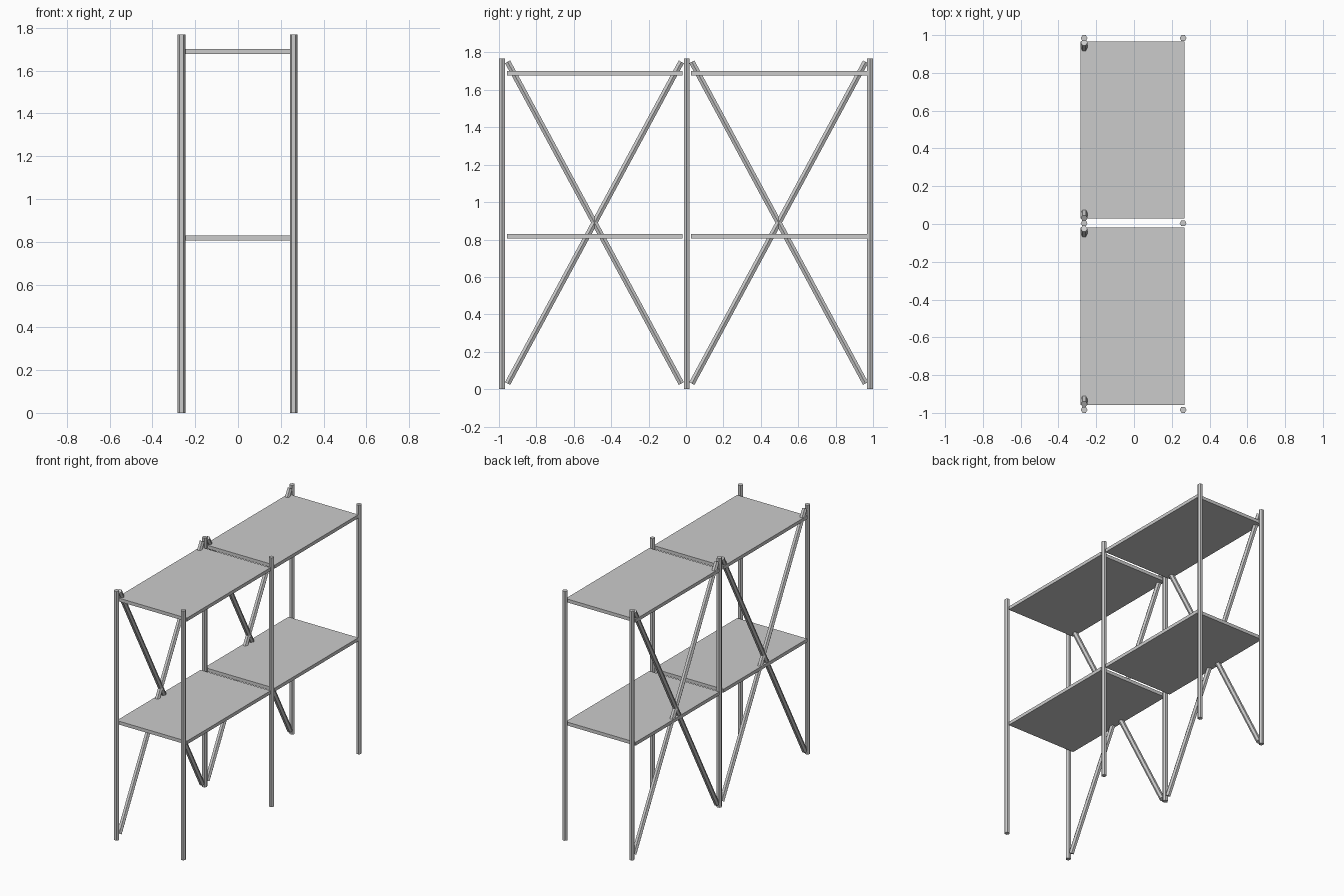
import bpy
from math import radians
from mathutils import Vector, Matrix

if "Cube" in bpy.data.objects:
    bpy.data.objects.remove(bpy.data.objects["Cube"])

X_BACK, X_FRONT = -0.264, 0.26
RADIUS = 0.018
HEIGHT = 1.768


def rod(name, start, end):
    """Six-sided bar between two points."""
    a, b = Vector(start), Vector(end)
    bpy.ops.mesh.primitive_cylinder_add(vertices=6, radius=RADIUS, depth=(b - a).length)
    ob = bpy.context.object
    ob.name = name
    ob.data.transform(Matrix.Rotation(radians(30), 4, 'Z'))
    # bars lie in the YZ plane, so only a tilt about X is needed
    d = b - a
    ob.rotation_euler = (-Vector((d.z, d.y)).angle_signed(Vector((1, 0))), 0, 0)
    tilt = Vector((0, 0, 1)).rotation_difference(d)
    ob.rotation_euler = tilt.to_euler()
    ob.location = (a + b) / 2
    return ob


def box(name, lo, hi):
    lo, hi = Vector(lo), Vector(hi)
    bpy.ops.mesh.primitive_cube_add(size=1, location=(lo + hi) / 2)
    ob = bpy.context.object
    ob.name = name
    ob.data.transform(Matrix.Diagonal((*(hi - lo), 1)))
    return ob


# upright posts
for x in (X_BACK, X_FRONT):
    for y in (-0.984, 0.004, 0.984):
        rod("post", (x, y, 0), (x, y, HEIGHT))

# two bays, each with crossed braces and two shelves
for y0, y1 in ((-0.957, -0.018), (0.028, 0.967)):
    rod("cross_brace", (X_BACK, y0 + 0.003, 0.03), (X_BACK, y1 - 0.007, 1.75))
    rod("cross_brace", (X_BACK, y0 + 0.003, 1.75), (X_BACK, y1 - 0.007, 0.03))
    for z in (0.805, 1.678):
        box("shelf", (-0.282, y0, z), (0.268, y1, z + 0.024))
